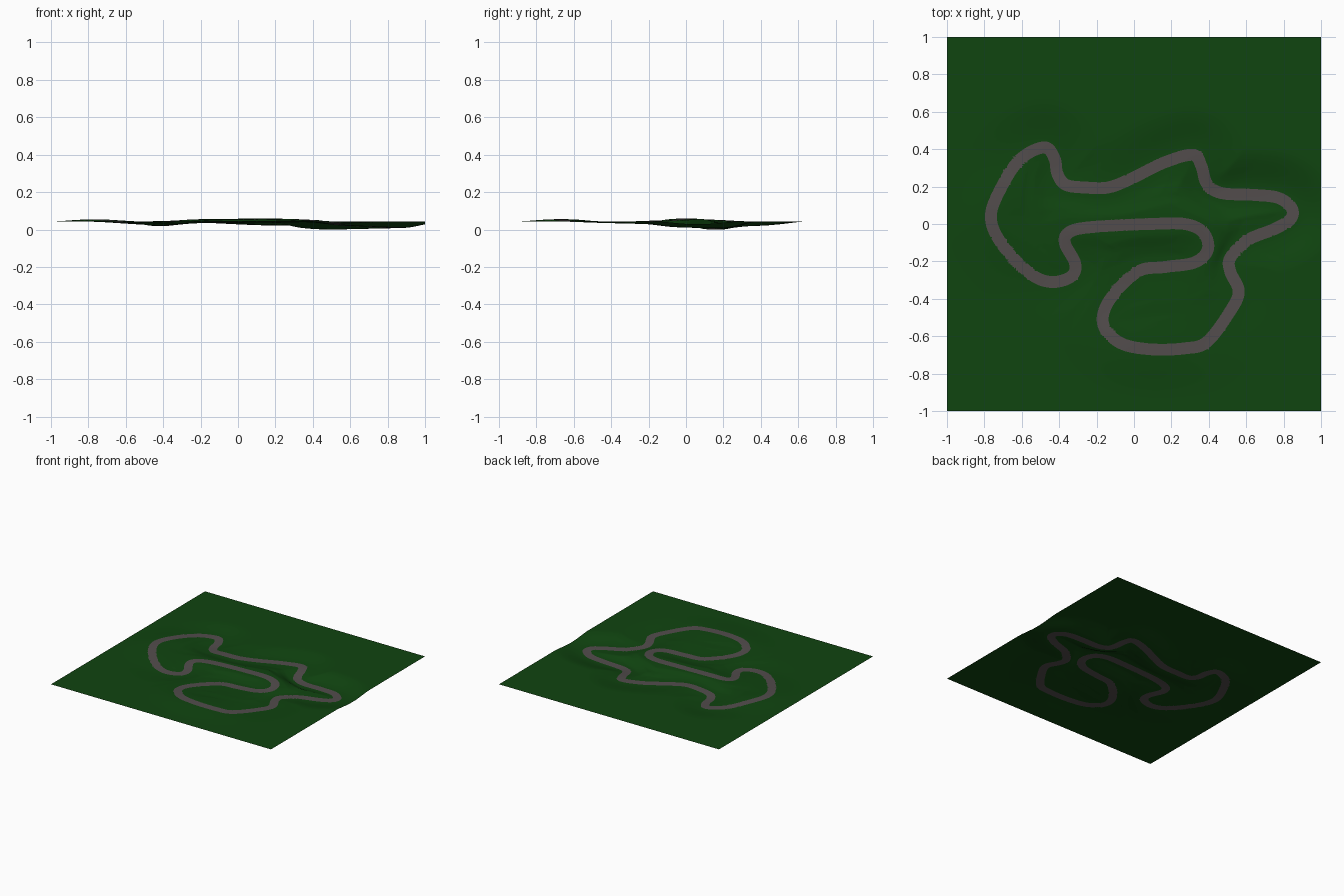
import bpy, bmesh
from mathutils import Vector, kdtree

if "Cube" in bpy.data.objects:
    bpy.data.objects.remove(bpy.data.objects["Cube"])

# Circuit centreline: x, y, height
TRACK = [
    (-.48, .41, .028), (-.425, .35, .024), (-.41, .27, .022), (-.365, .21, .026),
    (-.26, .195, .035), (-.14, .195, .038), (-.02, .24, .032), (.165, .33, .025),
    (.315, .37, .024), (.36, .31, .020), (.39, .215, .010), (.47, .165, .003),
    (.65, .155, .006), (.77, .14, .009), (.84, .09, .011), (.84, .03, .013),
    (.755, -.025, .016), (.61, -.085, .022), (.515, -.18, .030), (.515, -.255, .034),
    (.56, -.36, .036), (.515, -.465, .040), (.39, -.63, .048), (.27, -.665, .054),
    (.085, -.67, .058), (-.075, -.635, .056), (-.165, -.535, .050), (-.13, -.405, .043),
    (.02, -.255, .038), (.165, -.23, .038), (.325, -.205, .042), (.395, -.135, .048),
    (.37, -.045, .054), (.27, 0, .060), (.085, 0, .061), (-.21, -.015, .058),
    (-.34, -.04, .050), (-.37, -.10, .044), (-.315, -.21, .037), (-.335, -.28, .035),
    (-.44, -.31, .036), (-.555, -.265, .042), (-.705, -.11, .052), (-.765, .035, .057),
    (-.715, .185, .053), (-.61, .345, .038)]
BASE, HALF, REACH, CELLS = .046, .032, .25, 200
STEP = 2 / CELLS


def spline(points, n):
    """Closed Catmull-Rom curve through the points."""
    p, out = [Vector(q) for q in points], []
    for i in range(len(p)):
        a, b, c, d = (p[(i + k) % len(p)] for k in (-1, 0, 1, 2))
        for j in range(n):
            t = j / n
            out.append(.5 * (2 * b + (c - a) * t + (2 * a - 5 * b + 4 * c - d) * t * t
                             + (3 * b - a - 3 * c + d) * t ** 3))
    return out


path = spline(TRACK, 12)
tree = kdtree.KDTree(len(path))
for i, q in enumerate(path):
    tree.insert((q.x, q.y, 0), i)
tree.balance()


def height(co, d):
    """Land follows the road close by and fades to the base level."""
    if d >= REACH:
        return BASE
    total = weight = 0
    for _, i, e in tree.find_range(co, d + .1):
        w = 1 / (e * e + .0003) ** 2
        total += w * path[i].z
        weight += w
    t = min(1, max(0, (d - HALF) / (REACH - HALF)))
    return BASE + (total / weight - BASE) * (1 - t * t * (3 - 2 * t))


def material(name, rgb):
    m = bpy.data.materials.new(name)
    m.diffuse_color = (*rgb, 1)
    m.use_nodes = True
    m.node_tree.nodes["Principled BSDF"].inputs["Base Color"].default_value = m.diffuse_color
    return m


# Landscape sheet with the road edge snapped into the grid
bm = bmesh.new()
bmesh.ops.create_grid(bm, x_segments=CELLS, y_segments=CELLS, size=1)
for v in bm.verts:
    near, _, d = tree.find((v.co.x, v.co.y, 0))
    if abs(d - HALF) < .5 * STEP:
        v.co = near + (v.co - near).normalized() * HALF
        d = HALF
    v.co.z = height(Vector((v.co.x, v.co.y, 0)), d)
low = min(v.co.z for v in bm.verts)
bmesh.ops.translate(bm, verts=bm.verts, vec=(0, 0, -low))
bmesh.ops.triangulate(bm, faces=bm.faces)

# Road faces lie inside the half width
for f in bm.faces:
    c = f.calc_center_median()
    f.material_index = int(tree.find((c.x, c.y, 0))[2] < HALF)
    f.smooth = True

mesh = bpy.data.meshes.new("landscape_with_road")
bm.to_mesh(mesh)
bm.free()
mesh.materials.append(material("grass green", (.005, .058, .005)))
mesh.materials.append(material("asphalt grey", (.085, .073, .073)))
bpy.context.collection.objects.link(bpy.data.objects.new("landscape_with_road", mesh))
